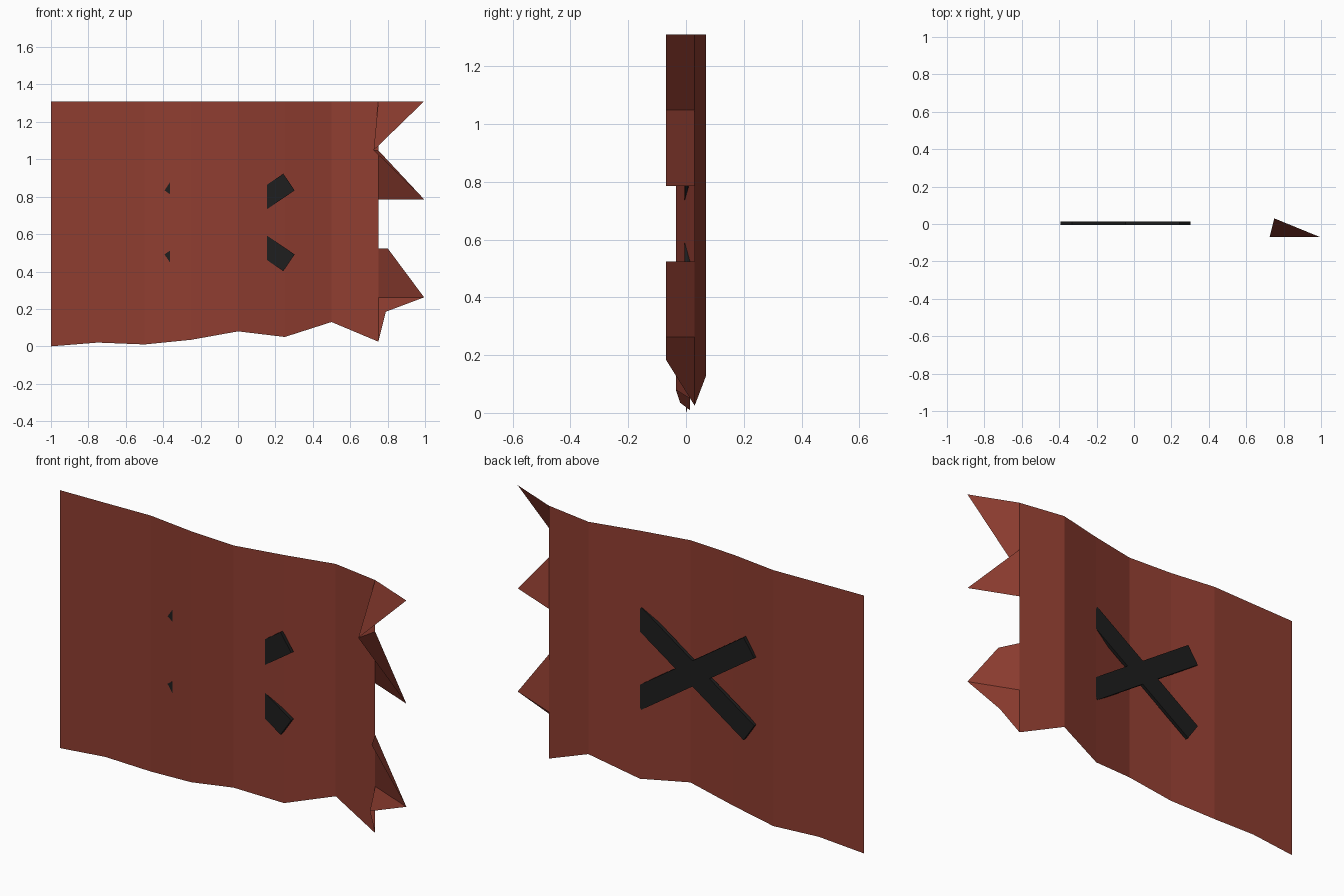
import bpy, bmesh, math
from mathutils import Matrix

if "Cube" in bpy.data.objects:
    bpy.data.objects.remove(bpy.data.objects["Cube"])


def material(name, color):
    m = bpy.data.materials.new(name)
    m.diffuse_color = (*color, 1)
    m.use_nodes = True
    m.node_tree.nodes["Principled BSDF"].inputs["Base Color"].default_value = m.diffuse_color
    return m


def make_object(name, bm, mat):
    me = bpy.data.meshes.new(name)
    bm.to_mesh(me)
    bm.free()
    me.materials.append(mat)
    ob = bpy.data.objects.new(name, me)
    bpy.context.collection.objects.link(ob)
    return ob


red = material("rust red cloth", (0.275, 0.047, 0.030))
black = material("black paint", (0.013, 0.013, 0.013))

# Cloth: wavy single sheet, columns give x, wave depth y and ragged hem z
HEIGHT = 1.31
ROWS = 5
xs = [-1 + 0.25 * i for i in range(9)]
wave = [0, 0.006, 0.013, -0.02, -0.035, 0.013, 0.07, 0.03, -0.07]
hem = [0, 0.02, 0.01, 0.035, 0.08, 0.05, 0.13, 0.025, 0.185]
# Torn free edge: x of the last column for each row, from the bottom
torn = [0.79, 0.995, 0.80, 0.995, 0.725, 0.995]

bm = bmesh.new()
grid = []
for c, x in enumerate(xs):
    column = []
    for r in range(ROWS + 1):
        z = hem[c] if r == 0 else HEIGHT * r / ROWS
        column.append(bm.verts.new((torn[r] if c == 8 else x, wave[c], z)))
    grid.append(column)
for c in range(8):
    for r in range(ROWS):
        if c == 7 and r == 2:      # missing piece in the torn edge
            continue
        bm.faces.new((grid[c][r + 1], grid[c][r], grid[c + 1][r], grid[c + 1][r + 1]))
make_object("flag_cloth", bm, red)

# Painted cross: two thin crossed bars passing through the waves
for name, sign in (("cross_bar_rising", -1), ("cross_bar_falling", 1)):
    bm = bmesh.new()
    bmesh.ops.create_cube(bm, size=1, matrix=(
        Matrix.Translation((-0.045, 0.004, 0.6625))
        @ Matrix.Rotation(sign * math.radians(34.2), 4, 'Y')
        @ Matrix.Diagonal((0.768, 0.018, 0.108, 1))))
    make_object(name, bm, black)
